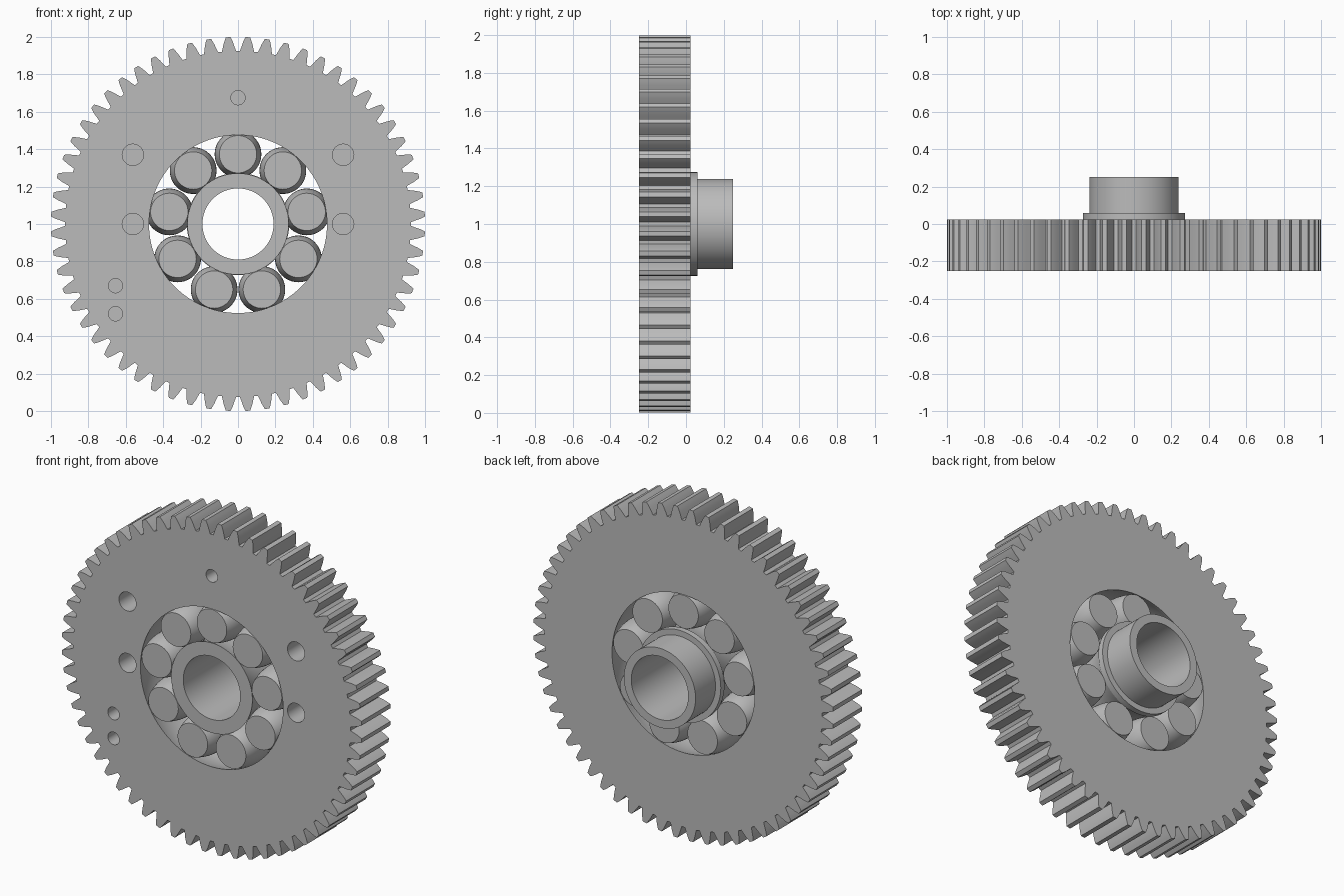
import bpy, bmesh, math
from mathutils import Vector

cube = bpy.data.objects.get("Cube")
if cube:
    bpy.data.objects.remove(cube, do_unlink=True)

FRONT, BACK = -0.25, 0.025
MID, HALF = (FRONT + BACK) / 2, (BACK - FRONT) / 2
TEETH, ROLLERS = 60, 9
CENTRE = Vector((0, 0, 1))

steel = bpy.data.materials.new("grey steel")
steel.use_nodes = True
steel.diffuse_color = (0.5, 0.5, 0.5, 1)
steel.node_tree.nodes["Principled BSDF"].inputs["Base Color"].default_value = steel.diffuse_color


def finish(bm, name, location):
    """Turn a bmesh into a placed, coloured object."""
    bmesh.ops.recalc_face_normals(bm, faces=bm.faces)
    mesh = bpy.data.meshes.new(name)
    bm.to_mesh(mesh)
    bm.free()
    mesh.materials.append(steel)
    obj = bpy.data.objects.new(name, mesh)
    obj.location = location
    bpy.context.collection.objects.link(obj)
    return obj


def lathe(name, profile, location=CENTRE, steps=64, closed=False):
    """Revolve (radius, y) points about the y axis; open profiles get end caps."""
    bm = bmesh.new()
    rings = []
    for r, y in profile:
        angles = [math.tau * j / steps for j in range(steps)]
        rings.append([bm.verts.new((r * math.cos(a), y, r * math.sin(a))) for a in angles])
    pairs = list(zip(rings, rings[1:]))
    if closed:
        pairs.append((rings[-1], rings[0]))
    else:
        bm.faces.new(rings[0])
        bm.faces.new(rings[-1])
    for a, b in pairs:
        for j in range(steps):
            k = (j + 1) % steps
            bm.faces.new((a[j], a[k], b[k], b[j]))
    return finish(bm, name, location)


def barrel(end, bulge, count=12):
    """Curved profile across the gear width, from front to back."""
    params = [2 * i / count - 1 for i in range(count + 1)]
    return [(end + bulge * (1 - t * t), MID + HALF * t) for t in params]


def smooth(obj):
    bpy.ops.object.select_all(action='DESELECT')
    obj.select_set(True)
    bpy.context.view_layer.objects.active = obj
    bpy.ops.object.shade_smooth_by_angle(angle=math.radians(25))


def cut(target, cutter):
    """Subtract a cutter from the target and remove it."""
    cutter.hide_render = True
    mod = target.modifiers.new("cut", 'BOOLEAN')
    mod.operation, mod.solver, mod.object = 'DIFFERENCE', 'EXACT', cutter
    bpy.context.view_layer.objects.active = target
    bpy.ops.object.modifier_apply(modifier=mod.name)
    bpy.data.objects.remove(cutter, do_unlink=True)


# Toothed wheel: one tooth flank, mirrored and repeated around the rim
flank = [(0.925, 0.041), (0.945, 0.034), (0.968, 0.0265), (0.985, 0.0195), (1.0, 0.0125)]
tooth = [(r, -a) for r, a in flank] + [(r, a) for r, a in reversed(flank)]
bm = bmesh.new()
outline = []
for i in range(TEETH):
    base = math.tau * (i + 0.5) / TEETH
    for r, a in tooth:
        outline.append(bm.verts.new((r * math.cos(base + a), FRONT, r * math.sin(base + a))))
face = bm.faces.new(outline)
extruded = bmesh.ops.extrude_face_region(bm, geom=[face], use_keep_orig=True)
moved = [g for g in extruded["geom"] if isinstance(g, bmesh.types.BMVert)]
bmesh.ops.translate(bm, verts=moved, vec=(0, BACK - FRONT, 0))
gear = finish(bm, "gear_wheel", CENTRE)

# Outer raceway through the middle of the wheel
race = barrel(0.476, 0.023)
race = [(0.476, FRONT - 0.1)] + race + [(0.476, BACK + 0.1)]
cut(gear, lathe("race_cutter", race, steps=96))

# Blind holes in the front face: x, z, radius
holes = [(0, 1.675, 0.038), (-0.655, 0.67, 0.038), (-0.655, 0.52, 0.038)]
holes += [(s * 0.562, z, 0.057) for s in (-1, 1) for z in (1.37, 1.0)]
for x, z, r in holes:
    cut(gear, lathe("hole_cutter", [(r, FRONT - 0.1), (r, FRONT + 0.15)], (x, 0, z), 32))
smooth(gear)

# Inner ring with raceway, rear flange and hub sleeve
profile = barrel(0.271, -0.024) + [
    (0.274, BACK), (0.274, 0.06), (0.239, 0.06), (0.239, 0.25), (0.19, 0.25), (0.19, FRONT)]
smooth(lathe("inner_ring_and_hub", profile, steps=96, closed=True))

# Barrel rollers between the two raceways
for i in range(ROLLERS):
    a = math.pi / 2 + math.tau * i / ROLLERS
    spot = CENTRE + 0.373 * Vector((math.cos(a), 0, math.sin(a)))
    smooth(lathe(f"roller_{i + 1}", barrel(0.1, 0.025), spot, 48))
